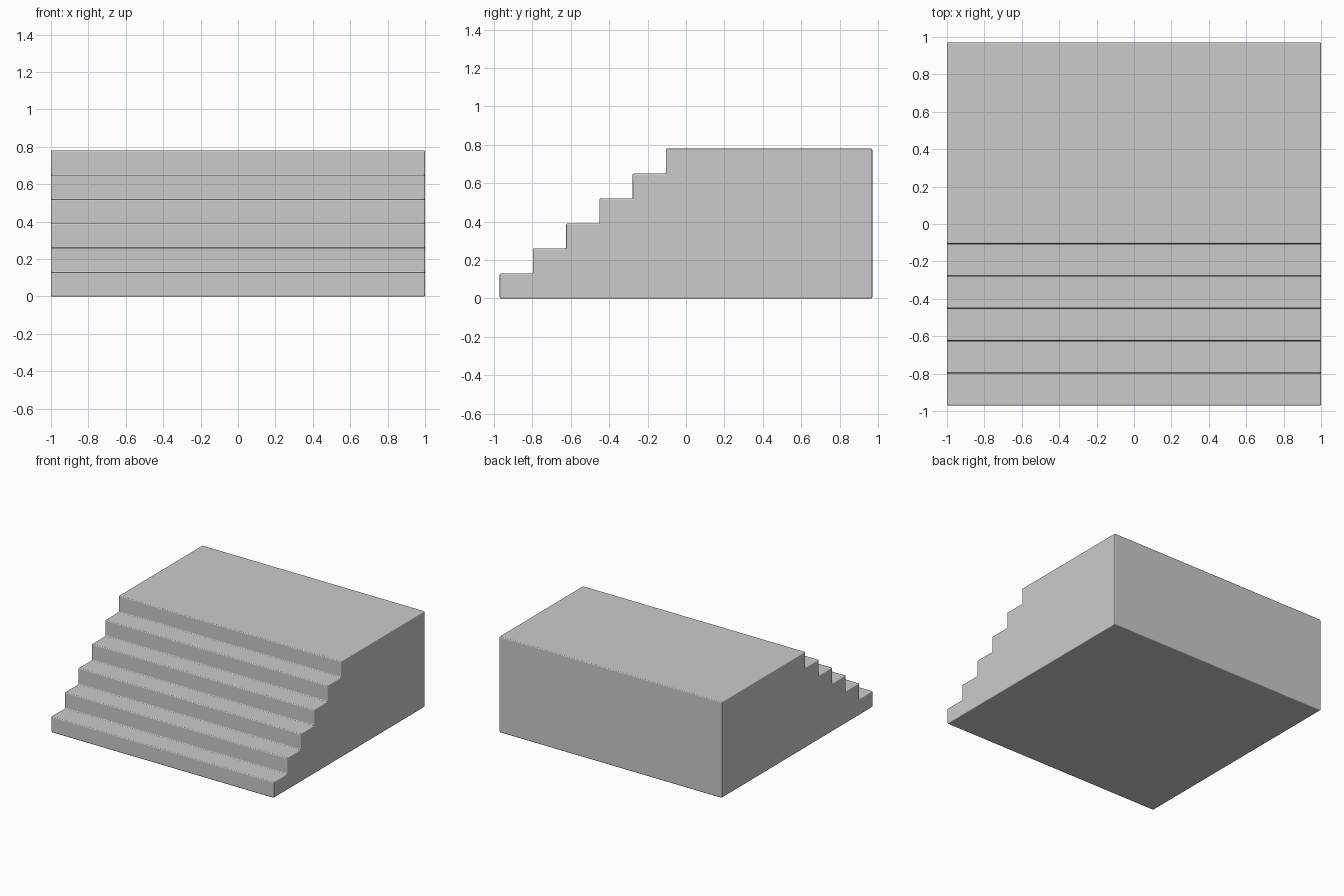
import bpy, bmesh, math

if "Cube" in bpy.data.objects:
    bpy.data.objects.remove(bpy.data.objects["Cube"])

STEPS, RISE, RUN = 6, 0.13, 0.173
HALF_W, HALF_D = 1.0, 0.97

# Stepped side profile (y, z)
profile = [(HALF_D, 0), (-HALF_D, 0)]
for i in range(STEPS):
    y = -HALF_D + i * RUN
    profile += [(y, i * RISE), (y, (i + 1) * RISE)] if i else [(y, RISE)]
profile.append((HALF_D, STEPS * RISE))

# Extrude the profile across the width
bm = bmesh.new()
side = bm.faces.new([bm.verts.new((-HALF_W, y, z)) for y, z in profile])
ext = bmesh.ops.extrude_face_region(bm, geom=[side])
verts = [v for v in ext["geom"] if isinstance(v, bmesh.types.BMVert)]
bmesh.ops.translate(bm, verts=verts, vec=(2 * HALF_W, 0, 0))
bmesh.ops.recalc_face_normals(bm, faces=bm.faces)
mesh = bpy.data.meshes.new("stair_platform")
bm.to_mesh(mesh)
bm.free()
stairs = bpy.data.objects.new("stair_platform", mesh)
bpy.context.collection.objects.link(stairs)

# Small rounded edges
bevel = stairs.modifiers.new("rounded_edges", "BEVEL")
bevel.width = 0.007
bevel.segments = 3
bevel.limit_method = "ANGLE"
bevel.harden_normals = True

bpy.context.view_layer.objects.active = stairs
stairs.select_set(True)
bpy.ops.object.shade_smooth_by_angle(angle=math.radians(40))
